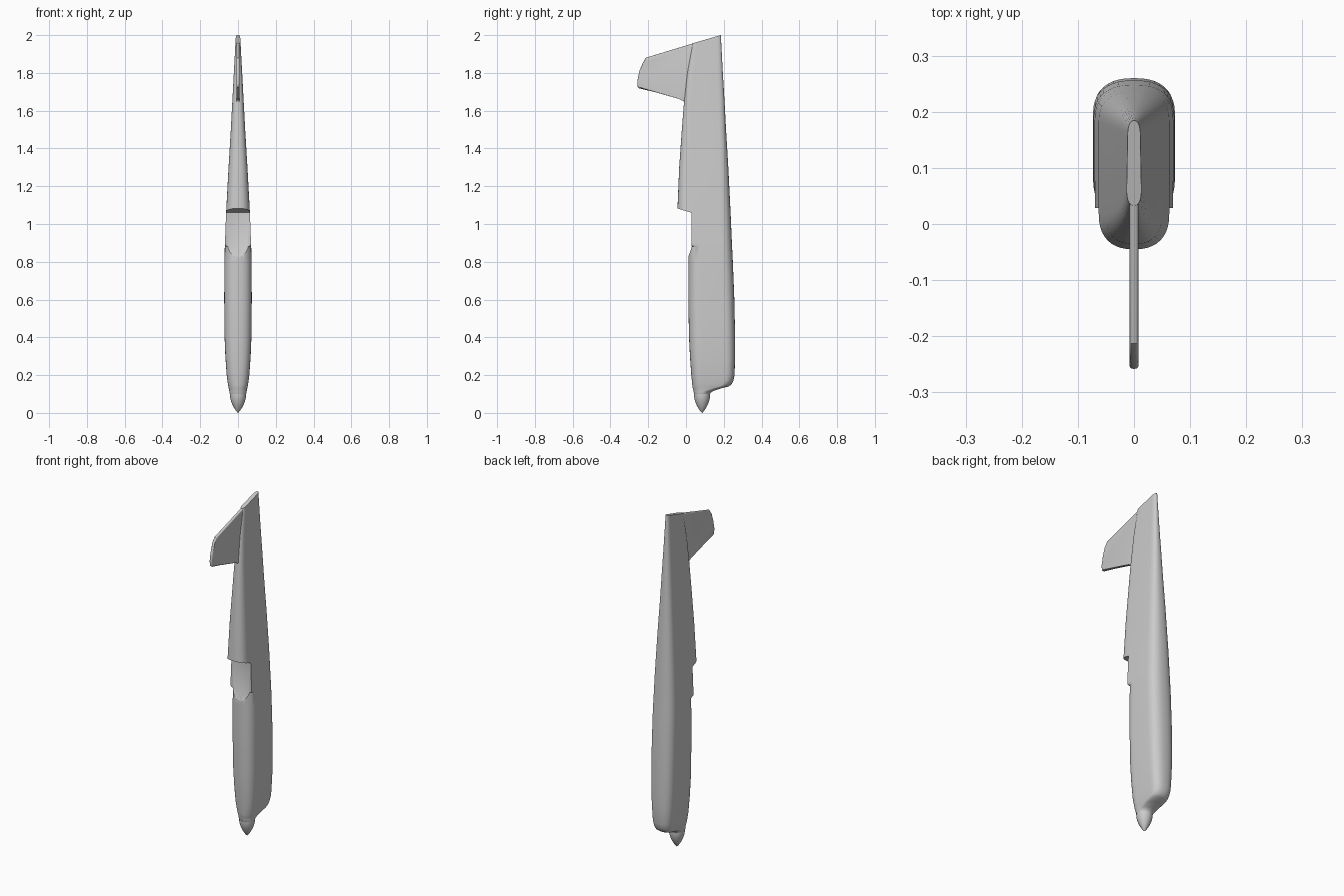
import bpy, bmesh, math
from mathutils import Vector

cube = bpy.data.objects.get("Cube")
if cube:
    bpy.data.objects.remove(cube, do_unlink=True)

ARC = 20


def finish(name, bm, angle=35):
    """Turn a bmesh into a smooth-shaded object."""
    bmesh.ops.recalc_face_normals(bm, faces=bm.faces)
    mesh = bpy.data.meshes.new(name)
    bm.to_mesh(mesh)
    bm.free()
    obj = bpy.data.objects.new(name, mesh)
    bpy.context.collection.objects.link(obj)
    smooth(obj, angle)
    return obj


def smooth(obj, angle):
    bpy.ops.object.select_all(action='DESELECT')
    obj.select_set(True)
    bpy.context.view_layer.objects.active = obj
    bpy.ops.object.shade_smooth_by_angle(angle=math.radians(angle))


def loft(bm, rings):
    """Skin a list of closed rings and cap both ends."""
    loops = [[bm.verts.new(p) for p in ring] for ring in rings]
    for low, high in zip(loops, loops[1:]):
        for i in range(len(low)):
            j = (i + 1) % len(low)
            bm.faces.new((low[i], low[j], high[j], high[i]))
    bm.faces.new(loops[0][::-1])
    bm.faces.new(loops[-1])


def hull_ring(z, front, back, width):
    """Slab-sided section with rounded front and back."""
    half = 0.48 * (back - front)
    depth_f = min(0.02 + 0.68 * width, half)
    depth_b = min(0.02 + 0.55 * width, half)
    power = 2 / (2 + 0.4 * min(1, (z - 0.1) * 10))
    ring = []
    for side, centre, depth in ((1, back - depth_b, depth_b),
                                (-1, front + depth_f, depth_f)):
        for i in range(ARC + 1):
            a = math.pi * i / ARC
            c, s = math.cos(a), abs(math.sin(a))
            x = side * math.copysign(abs(c) ** power, c) * width
            ring.append((x, centre + side * depth * s ** power, z))
    return ring


# Fuselage: height, front edge, back edge, half width
stations = [
    (.1, .043, .127, .043), (.107, .041, .131, .045), (.115, .04, .143, .046),
    (.13, .036, .187, .049), (.14, .034, .225, .051), (.15, .033, .24, .053),
    (.17, .031, .251, .056), (.2, .028, .257, .06), (.3, .021, .26, .067),
    (.4, .016, .26, .071), (.6, .012, .256, .073), (.8, .012, .248, .072),
    (.88, .012, .244, .07), (.9, -.047, .243, .069), (1.06, -.046, .236, .063),
    (1.3, -.036, .224, .05), (1.5, -.022, .212, .038), (1.65, -.01, .204, .03),
    (1.8, .006, .195, .022), (1.95, .032, .187, .014), (2.03, .046, .183, .009),
]
bm = bmesh.new()
loft(bm, [hull_ring(*s) for s in stations])

# Slanted tail end
cut = bmesh.ops.bisect_plane(bm, geom=bm.verts[:] + bm.edges[:] + bm.faces[:],
                             plane_co=(0, 0.185, 2), plane_no=(0, -0.287, 1),
                             clear_outer=True)
edges = [e for e in cut["geom_cut"] if isinstance(e, bmesh.types.BMEdge)]
bmesh.ops.holes_fill(bm, edges=edges)
fuselage = finish("fuselage", bm)

# Cockpit opening with a shallow scooped floor
bm = bmesh.new()
rings = []
for i in range(-8, 9):
    x = 0.01 * i
    floor = 0.028 + 0.008 * max(0, 1 - (x / 0.066) ** 2)
    rings.append([(x, -0.2, 0.795), (x, -0.003, 0.795), (x, floor, 0.878),
                  (x, floor, 1.06), (x, -0.2, 1.125)])
loft(bm, rings)
cutter = finish("cockpit_cutter", bm)
cutter.hide_render = True
mod = fuselage.modifiers.new("cockpit", 'BOOLEAN')
mod.object = cutter
mod.operation = 'DIFFERENCE'
mod.solver = 'EXACT'
bpy.context.view_layer.objects.active = fuselage
bpy.ops.object.modifier_apply(modifier=mod.name)
bpy.data.objects.remove(cutter, do_unlink=True)
smooth(fuselage, 35)

# Propeller spinner
bm = bmesh.new()
rings = []
for k in range(1, 15):
    z = 0.1 * (k / 14) ** 1.5
    r = 0.043 * math.sin(math.pi * z * 5) ** 0.8
    rings.append([(r * math.cos(math.tau * i / 32),
                   0.085 + r * math.sin(math.tau * i / 32), z)
                  for i in range(32)])
rings.insert(0, [(x * 0.1, 0.085 + (y - 0.085) * 0.1, 0) for x, y, z in rings[0]])
loft(bm, rings)
finish("spinner", bm)

# Tail fin with rounded rim
outline = [(.06, 1.64), (-.006, 1.64), (-.014, 1.657), (-.035, 1.668),
           (-.247, 1.718), (-.256, 1.726), (-.258, 1.755), (-.247, 1.81),
           (-.23, 1.85), (-.213, 1.88), (.06, 1.963)]
bm = bmesh.new()
loft(bm, [[(x, y, z) for y, z in outline] for x in (-0.008, 0.008)])
rim = [e for e in bm.edges
       if abs(e.verts[0].co.x - e.verts[1].co.x) < 1e-5
       and min(v.co.y for v in e.verts) < 0.05]
bmesh.ops.bevel(bm, geom=rim, offset=0.006, segments=4, profile=0.5,
                affect='EDGES', clamp_overlap=True)
finish("tail_fin", bm)
